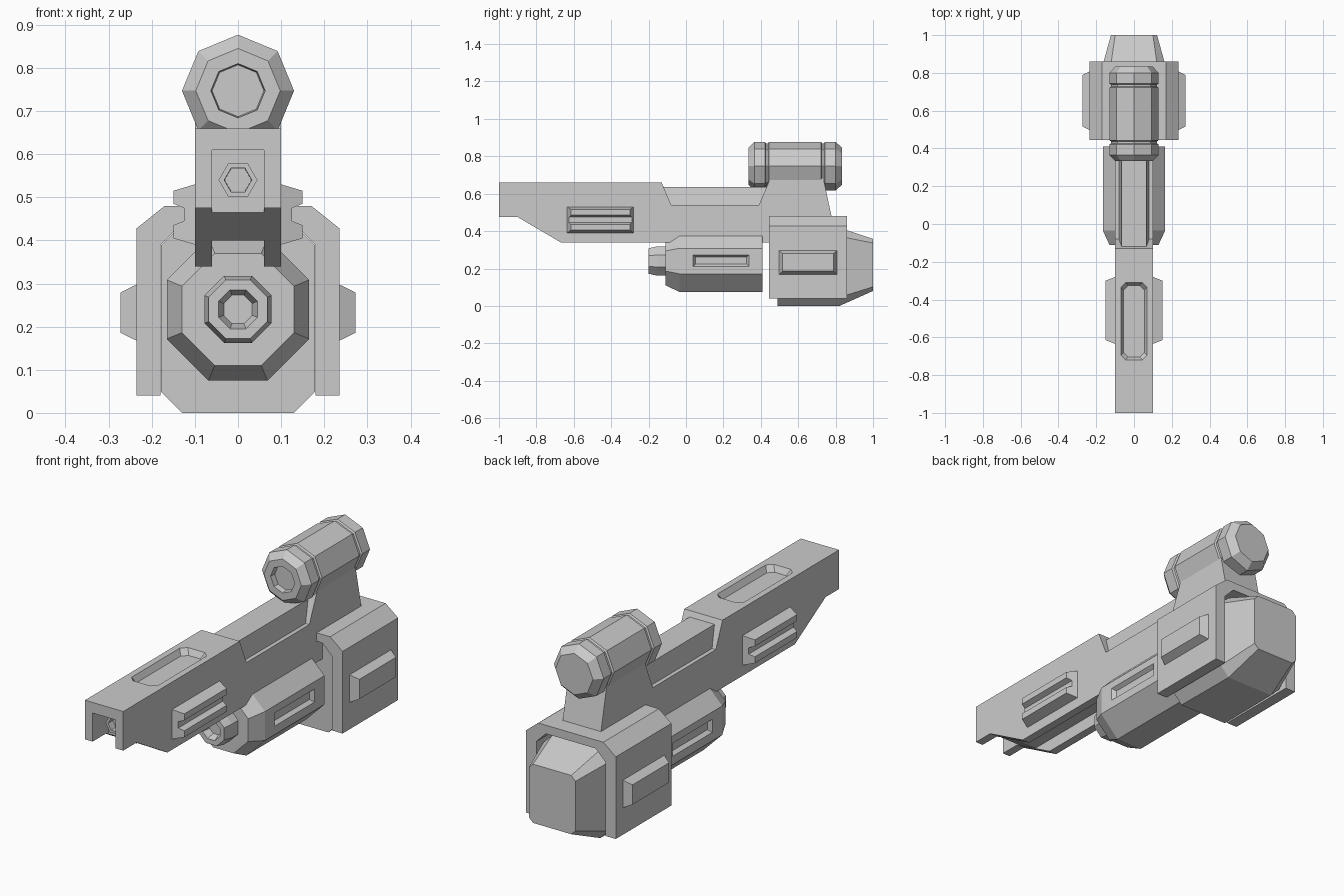
import bpy, bmesh, math
from mathutils import Vector

if "Cube" in bpy.data.objects:
    bpy.data.objects.remove(bpy.data.objects["Cube"])

grey = bpy.data.materials.new("light_grey")
grey.use_nodes = True
grey.diffuse_color = (0.6, 0.6, 0.6, 1)
grey.node_tree.nodes["Principled BSDF"].inputs["Base Color"].default_value = (0.6, 0.6, 0.6, 1)


def loft(name, rings):
    """Bridge matching rings of points and cap both ends."""
    bm = bmesh.new()
    loops = [[bm.verts.new(p) for p in ring] for ring in rings]
    n = len(loops[0])
    for a, b in zip(loops, loops[1:]):
        for i in range(n):
            j = (i + 1) % n
            bm.faces.new((a[i], a[j], b[j], b[i]))
    bm.faces.new(loops[0][::-1])
    bm.faces.new(loops[-1])
    bmesh.ops.recalc_face_normals(bm, faces=bm.faces)
    mesh = bpy.data.meshes.new(name)
    bm.to_mesh(mesh)
    bm.free()
    mesh.materials.append(grey)
    ob = bpy.data.objects.new(name, mesh)
    bpy.context.collection.objects.link(ob)
    return ob


def slab(name, outline, half):
    """Extrude a (y, z) outline across x."""
    return loft(name, [[(x, y, z) for y, z in outline] for x in (-half, half)])


def turned(name, z, stations, sides=8, turn=0.0):
    """Faceted barrel along y from (y, radius) stations."""
    angles = [turn + math.tau * i / sides for i in range(sides)]
    return loft(name, [[(r * math.cos(a), y, z + r * math.sin(a)) for a in angles]
                       for y, r in stations])


def side_plate(name, side, x0, x1, y, z, inset):
    """Tapered block on a side wall: full size at x0, inset at x1."""
    rings = []
    for x, d in ((x0, 0), (x1, inset)):
        rings.append([(side * x, y[0] + d, z[0] + d), (side * x, y[1] - d, z[0] + d),
                      (side * x, y[1] - d, z[1] - d), (side * x, y[0] + d, z[1] - d)])
    return loft(name, rings)


def cut(ob, cutter):
    cutter.hide_render = True
    mod = ob.modifiers.new("cut", 'BOOLEAN')
    mod.operation = 'DIFFERENCE'
    mod.solver = 'EXACT'
    mod.object = cutter
    with bpy.context.temp_override(object=ob, active_object=ob, selected_objects=[ob]):
        bpy.ops.object.modifier_apply(modifier=mod.name)
    bpy.data.objects.remove(cutter)


def chamfered(w, low, high, c):
    """Half-width, bottom, top and corner cut to an (x, z) outline."""
    return [(-w + c, low), (w - c, low), (w, low + c), (w, high - c),
            (w - c, high), (-w + c, high), (-w, high - c), (-w, low + c)]


# Receiver with the sight mount
receiver = slab("receiver", [(-1, .66), (-1, .475), (-.9, .475), (-.67, .34), (.78, .34),
                             (.78, .47), (.735, .68), (.45, .68), (.39, .54),
                             (-.08, .54), (-.13, .66)], .1)

# Open channel under the front
cut(receiver, slab("channel_cutter", [(-1.1, .61), (-.88, .61), (-.88, .465), (-.77, .4),
                                      (0, .4), (0, .2), (-1.1, .2)], .06))

# Sunken tray on the top
tray = []
for z, d in ((.632, -.015), (.688, .015)):
    outline = chamfered(.07 + d, -.72 - d, -.31 + d, .025)
    tray.append([(x, y, z) for x, y in outline])
cut(receiver, loft("tray_cutter", tray))

# Raised spine between the front block and the mount
loft("spine", [[(-w, y0, z), (w, y0, z), (w, y1, z), (-w, y1, z)]
               for z, w, y0, y1 in ((.53, .082, -.1, .42), (.635, .065, -.13, .46))])

# Hexagonal muzzle inside the channel
turned("muzzle", .54, [(-.89, .03), (-.89, .03 + .001), (-.925, .032), (-.925, .045),
                       (-.87, .045)], sides=6)

# Grooved side rails and raised side panels
rail = [(.095, .53), (.1, .53), (.15, .515), (.15, .485), (.125, .475), (.125, .445),
        (.15, .435), (.15, .405), (.1, .39), (.095, .39)]
for side, label in ((1, "left"), (-1, "right")):
    loft(label + "_rail", [[(side * x, y + s * .4 * (x - .1), z) for x, z in rail]
                           for y, s in ((-.635, 1), (-.28, -1))])
    side_plate(label + "_panel", side, .23, .273, (.495, .81), (.165, .3), .021)

# Lower barrel, octagonal with flat sides, and recessed windows
FLAT = 1 / math.cos(math.pi / 8)
lower = turned("lower_barrel", .24, [(-.11, .13 * FLAT), (-.035, .165 * FLAT),
                                     (.41, .165 * FLAT)], turn=math.pi / 8)
for side in (1, -1):
    side_plate_cutter = side_plate("window_cutter", side, .185, .147, (.025, .35),
                                   (.198, .287), .026)
    cut(lower, side_plate_cutter)

# Nozzle with a sunken bore
turned("nozzle", .24, [(y, r * FLAT) for y, r in
                       ((-.165, .033), (-.2, .045), (-.2, .068), (-.155, .078), (-.1, .078))],
       turn=math.pi / 8)

# Rear housing: an arch over the core
arch = [(.235, .04), (.235, .428), (.17, .48), (-.17, .48), (-.235, .428), (-.235, .04),
        (-.18, .04), (-.18, .39), (-.13, .44), (.13, .44), (.18, .39), (.18, .04)]
loft("rear_housing", [[(x, y, z) for x, z in arch] for y in (.445, .86)])

# Rear core tapering to the back
loft("rear_core", [[(x, y, z) for x, z in chamfered(w, low, high, c)]
                   for y, w, low, high, c in ((.49, .179, 0, .438, .05),
                                              (.82, .172, 0, .418, .046),
                                              (1, .122, .08, .358, .022))])

# Sight tube with end rings, grooves and a sunken front lens
turned("sight", .747, [(.36, .06), (.333, .063), (.333, .098), (.365, .13), (.422, .13),
                       (.427, .122), (.438, .122), (.443, .13), (.722, .13), (.727, .122),
                       (.738, .122), (.743, .13), (.8, .13), (.835, .098)])
